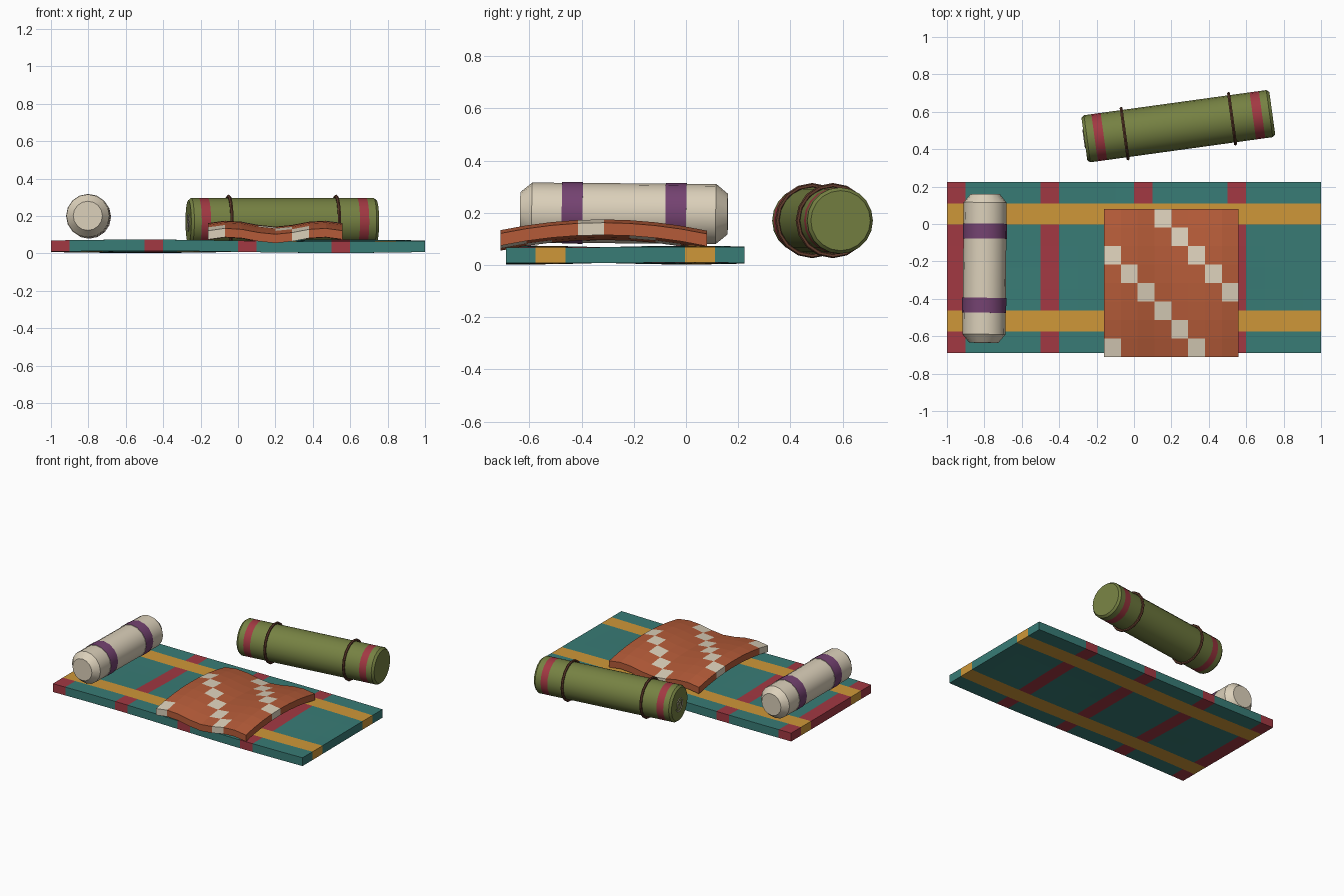
import bpy, bmesh
from math import sin, cos, pi, tau
from mathutils import Vector

cube = bpy.data.objects.get("Cube")
if cube:
    bpy.data.objects.remove(cube)


def material(name, r, g, b):
    m = bpy.data.materials.new(name)
    m.use_nodes = True
    m.diffuse_color = (r, g, b, 1)
    bsdf = m.node_tree.nodes["Principled BSDF"]
    bsdf.inputs["Base Color"].default_value = (r, g, b, 1)
    bsdf.inputs["Roughness"].default_value = 0.9
    return m


teal = material("teal wool", 0.04, 0.20, 0.18)
red = material("crimson wool", 0.36, 0.04, 0.055)
gold = material("gold wool", 0.62, 0.31, 0.04)
rust = material("rust wool", 0.46, 0.105, 0.04)
cream = material("cream cloth", 0.71, 0.63, 0.49)
purple = material("purple band", 0.175, 0.055, 0.165)
green = material("olive cloth", 0.18, 0.22, 0.055)
brown = material("brown cord", 0.12, 0.045, 0.025)


def finish(name, bm, mats, smooth=False):
    bmesh.ops.recalc_face_normals(bm, faces=bm.faces)
    mesh = bpy.data.meshes.new(name)
    bm.to_mesh(mesh)
    bm.free()
    for m in mats:
        mesh.materials.append(m)
    ob = bpy.data.objects.new(name, mesh)
    bpy.context.collection.objects.link(ob)
    if smooth:
        bpy.ops.object.select_all(action='DESELECT')
        ob.select_set(True)
        bpy.context.view_layer.objects.active = ob
        bpy.ops.object.shade_smooth_by_angle(angle=pi / 6)
    return ob


def woven_sheet(name, low, high, nx, ny, thick, height, pattern, mats):
    """Wavy slab of nx by ny cells; pattern(i, j) picks each cell's colour."""
    bm = bmesh.new()

    def layer(drop):
        rows = []
        for j in range(ny + 1):
            y = low[1] + (high[1] - low[1]) * j / ny
            xs = [low[0] + (high[0] - low[0]) * i / nx for i in range(nx + 1)]
            rows.append([bm.verts.new((x, y, height(x, y) - drop)) for x in xs])
        return rows

    top, bottom = layer(0), layer(thick)
    for i in range(nx):
        for j in range(ny):
            ring = [(j, i), (j, i + 1), (j + 1, i + 1), (j + 1, i)]
            quads = [[g[a][b] for a, b in ring] for g in (top, bottom)]
            open_sides = (j == 0, i == nx - 1, j == ny - 1, i == 0)
            for k, is_open in enumerate(open_sides):
                if is_open:
                    (a, b), (c, d) = ring[k], ring[(k + 1) % 4]
                    quads.append([top[a][b], top[c][d], bottom[c][d], bottom[a][b]])
            for q in quads:
                bm.faces.new(q).material_index = pattern(i, j)
    return finish(name, bm, mats)


def lathe(name, start, end, profile, sides, mats):
    """Turned solid from start to end; profile rows are (distance, radius, colour)."""
    start, end = Vector(start), Vector(end)
    turn = (end - start).to_track_quat('Z', 'Y')
    bm = bmesh.new()
    rings = []
    for t, r, _ in profile:
        rings.append([bm.verts.new(start + turn @ Vector(
            (r * cos(tau * k / sides), r * sin(tau * k / sides), t))) for k in range(sides)])
    for (a, b, row) in zip(rings, rings[1:], profile):
        for k in range(sides):
            n = (k + 1) % sides
            bm.faces.new((a[k], a[n], b[n], b[k])).material_index = row[2]
    bm.faces.new(rings[0])
    bm.faces.new(rings[-1])
    return finish(name, bm, mats, smooth=True)


# Ground blanket: crossing red and gold stripes
def mat_colour(i, j):
    if j in (1, 6):
        return 2
    return 1 if i % 5 == 0 else 0


woven_sheet("ground_blanket", (-1, -0.69), (1, 0.225), 20, 8, 0.06,
            lambda x, y: 0.068 + 0.006 * sin(3 * x) * cos(5 * y),
            mat_colour, [teal, red, gold])

# Draped throw with diagonal cream checks
woven_sheet("draped_throw", (-0.16, -0.71), (0.56, 0.08), 8, 8, 0.047,
            lambda x, y: 0.159 + 0.016 * cos(tau * (x + 0.05) / 0.5)
            - 0.043 * ((y + 0.32) / 0.4) ** 2,
            lambda i, j: int((i + j) % 5 == 0), [rust, cream])

# Bolster pillow with two purple bands
R = 0.115
lathe("bolster_pillow", (-0.803, -0.635, 0.201), (-0.795, 0.16, 0.195),
      [(0, 0.078, 0), (0.045, R, 0), (0.16, R, 0), (0.16, R + 0.003, 1),
       (0.24, R + 0.003, 0), (0.24, R, 0), (0.557, R, 0), (0.557, R + 0.003, 1),
       (0.637, R + 0.003, 0), (0.637, R, 0), (0.75, R, 0), (0.795, 0.078, 0)],
      16, [cream, purple])

# Rolled blanket with red end bands
centre = Vector((0.237, 0.523, 0.17))
axis = Vector((cos(0.137), sin(0.137), 0))
half, R = 0.507, 0.127
lathe("rolled_blanket", centre - axis * half, centre + axis * half,
      [(0, 0.115, 0), (0.015, R, 0), (0.055, R, 1), (0.105, R, 0),
       (2 * half - 0.105, R, 1), (2 * half - 0.055, R, 0),
       (2 * half - 0.015, R, 0), (2 * half, 0.115, 0)],
      20, [green, red])

# Two cords tied round the roll
for side, t in (("left", 0.29), ("right", -0.29)):
    bpy.ops.mesh.primitive_torus_add(
        major_radius=0.135, minor_radius=0.009, major_segments=16, minor_segments=6,
        location=centre + axis * t, rotation=axis.to_track_quat('Z', 'Y').to_euler())
    cord = bpy.context.object
    cord.name = side + "_roll_cord"
    cord.data.materials.append(brown)
    bpy.ops.object.shade_smooth_by_angle(angle=pi / 4)

# Coiled edge showing on one end of the roll
across = Vector((-axis.y, axis.x, 0))
curve = bpy.data.curves.new("roll_coil", 'CURVE')
curve.dimensions = '3D'
curve.bevel_depth = 0.004
curve.bevel_resolution = 1
steps = 32
line = curve.splines.new('POLY')
line.points.add(steps - 1)
for k, p in enumerate(line.points):
    a, r = 2 * tau * k / steps, 0.01 + 0.045 * k / steps
    p.co = (*(centre - axis * half + across * r * cos(a) + Vector((0, 0, r * sin(a)))), 1)
curve.materials.append(cream)
bpy.context.collection.objects.link(bpy.data.objects.new("roll_coil", curve))
